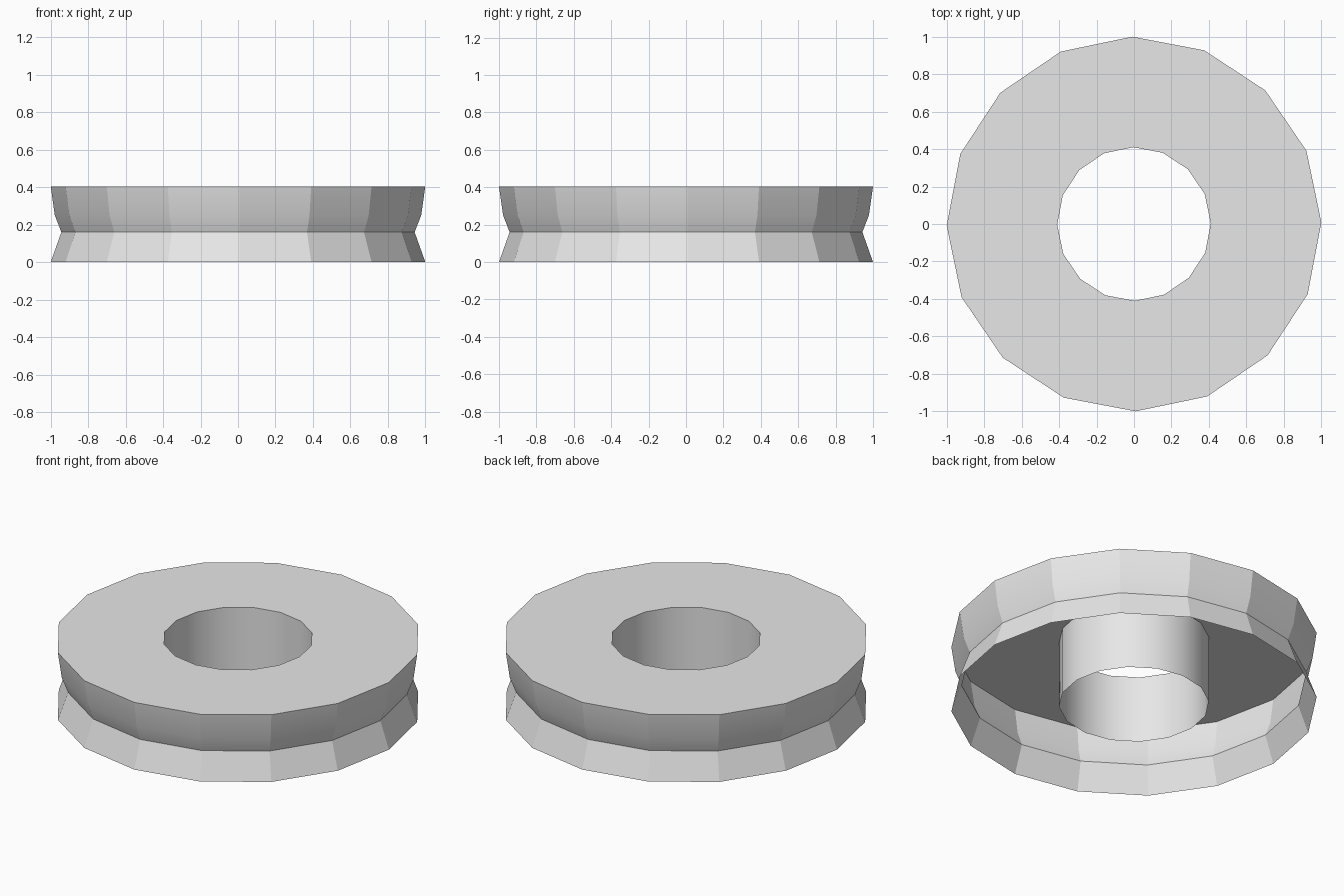
import bpy
import bmesh
import math

SIDES = 16
TURN = math.radians(0.5)

if "Cube" in bpy.data.objects:
    bpy.data.objects.remove(bpy.data.objects["Cube"], do_unlink=True)

grey = bpy.data.materials.new("light_grey")
grey.use_nodes = True
grey.diffuse_color = (0.8, 0.8, 0.8, 1)
grey.node_tree.nodes["Principled BSDF"].inputs["Base Color"].default_value = (0.8, 0.8, 0.8, 1)


def lathe(name, profile, smooth_angle, flip=False):
    """Turn an open (radius, height) profile around the z axis."""
    bm = bmesh.new()
    rings = []
    for r, z in profile:
        angles = [TURN + math.tau * i / SIDES for i in range(SIDES)]
        rings.append([bm.verts.new((r * math.cos(a), r * math.sin(a), z)) for a in angles])
    for low, high in zip(rings, rings[1:]):
        for i in range(SIDES):
            j = (i + 1) % SIDES
            face = bm.faces.new((low[i], low[j], high[j], high[i]))
            if flip:
                face.normal_flip()
    mesh = bpy.data.meshes.new(name)
    bm.to_mesh(mesh)
    bm.free()
    mesh.materials.append(grey)
    obj = bpy.data.objects.new(name, mesh)
    bpy.context.collection.objects.link(obj)
    bpy.ops.object.select_all(action="DESELECT")
    obj.select_set(True)
    bpy.context.view_layer.objects.active = obj
    bpy.ops.object.shade_smooth_by_angle(angle=math.radians(smooth_angle))
    return obj


# Grooved outer wall and flat top, open underneath
lathe("outer_shell", [(1, 0), (0.943, 0.16), (0.978, 0.25), (1, 0.405), (0.41, 0.405)], 20)

# Smooth tube through the middle, facing the axis
lathe("centre_tube", [(0.41, 0), (0.41, 0.405)], 40, flip=True)
